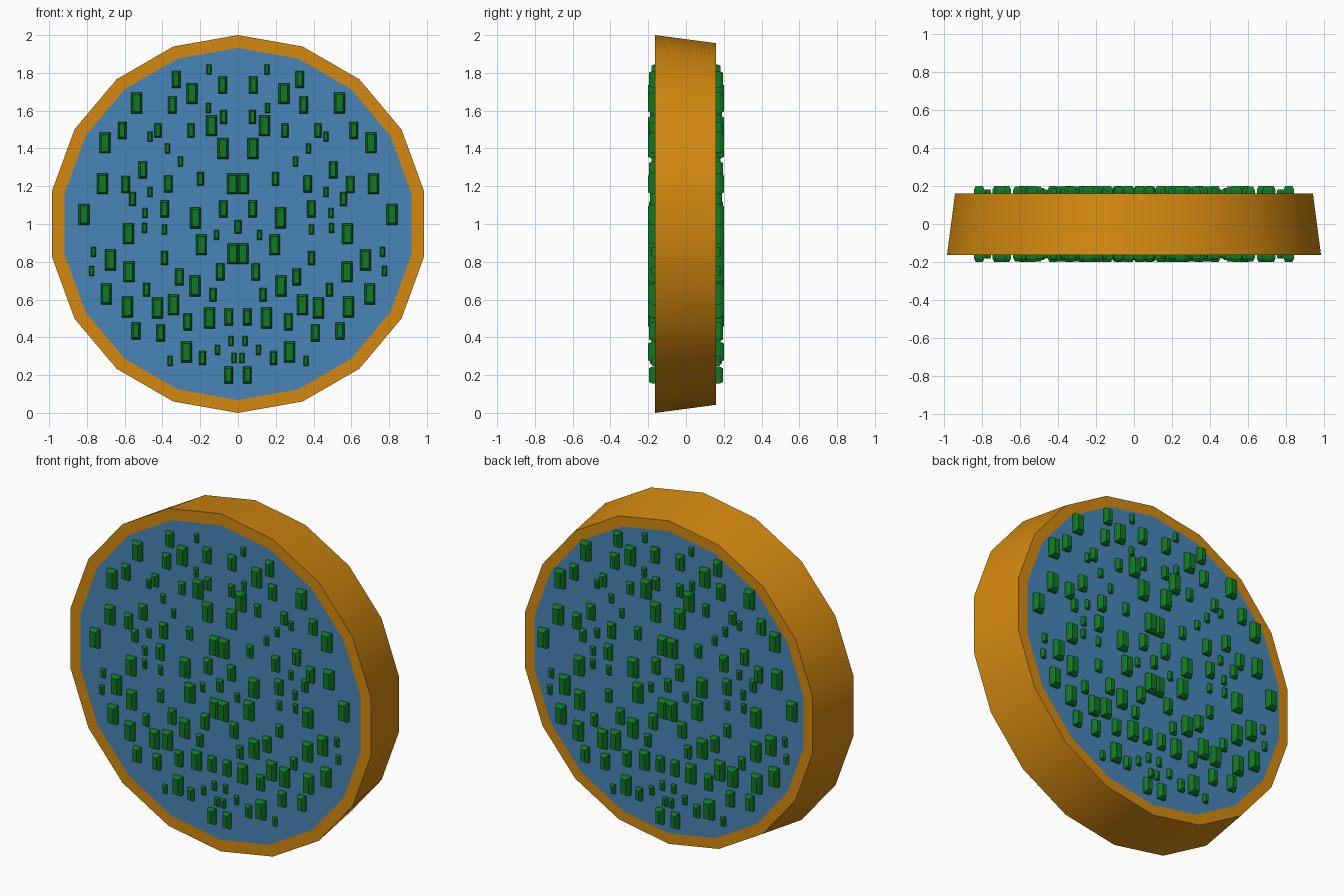
import bpy, bmesh, math

if "Cube" in bpy.data.objects:
    bpy.data.objects.remove(bpy.data.objects["Cube"])

SIDES, CZ = 18, 1.0
FRONT, BACK = -0.163, 0.16


def material(name, rgb):
    m = bpy.data.materials.new(name)
    m.diffuse_color = (*rgb, 1)
    m.use_nodes = True
    m.node_tree.nodes["Principled BSDF"].inputs["Base Color"].default_value = m.diffuse_color
    return m


ORANGE = material("orange", (0.66, 0.25, 0.005))
BLUE = material("blue", (0.065, 0.235, 0.475))
GREEN = material("green", (0.005, 0.19, 0.018))


def finish(bm, name, mat):
    bmesh.ops.recalc_face_normals(bm, faces=bm.faces)
    me = bpy.data.meshes.new(name)
    bm.to_mesh(me)
    bm.free()
    me.materials.append(mat)
    ob = bpy.data.objects.new(name, me)
    bpy.context.collection.objects.link(ob)
    return ob


def loop(bm, r, y):
    a = [2 * math.pi * i / SIDES for i in range(SIDES)]
    return [bm.verts.new((r * math.sin(t), y, CZ + r * math.cos(t))) for t in a]


def bridge(bm, p, q):
    for i in range(SIDES):
        j = (i + 1) % SIDES
        bm.faces.new((p[i], p[j], q[j], q[i]))


# Tapered outer rim: closed ring of four loops
bm = bmesh.new()
rings = [loop(bm, r, y) for r, y in
         ((1.0, FRONT), (0.957, BACK), (0.895, BACK), (0.932, FRONT))]
for k in range(4):
    bridge(bm, rings[k], rings[(k + 1) % 4])
rim = finish(bm, "rim", ORANGE)
bpy.context.view_layer.objects.active = rim
rim.select_set(True)
bpy.ops.object.shade_smooth_by_angle(angle=math.radians(35))
rim.select_set(False)

# Blue core filling the rim, flush on both faces
bm = bmesh.new()
f, b = loop(bm, 0.932, FRONT), loop(bm, 0.895, BACK)
bridge(bm, f, b)
bm.faces.new(f)
bm.faces.new(b)
finish(bm, "core_disc", BLUE)

# Stud positions (x, z) by size; each is mirrored in x and repeated on the back
LARGE = [(.243, 1.69), (.537, 1.64), (.14, 1.52), (.704, 1.43), (.717, 1.213),
         (.030, 1.213), (.815, 1.05), (.225, 1.032), (.579, .948), (.194, .89),
         (.675, .81), (.027, .842), (.577, .747), (.228, .672), (.698, .63),
         (.585, .56), (.426, .556), (.341, .572), (.151, .503), (.272, .323),
         (.079, 1.40)]
MEDIUM = [(.327, 1.765), (.082, 1.735), (.347, 1.63), (.614, 1.495), (.503, 1.287),
          (.595, 1.208), (.368, 1.213), (.077, 1.08), (.389, 1.08), (.095, .747),
          (.310, .72), (.048, .508), (.267, .482), (.54, .434), (.41, .424),
          (.05, .2)]
SMALL = [(.077, 1.567), (.423, 1.495), (.198, 1.24), (.558, 1.132), (0, .985),
         (.389, .82), (.484, .652), (.132, .625), (.188, .291), (.248, 1.495)]
TINY = [(.153, 1.817), (.157, 1.615), (.466, 1.462), (.373, 1.40), (.304, 1.33),
        (.466, 1.17), (.492, 1.058), (.495, .98), (.389, .97), (.114, .943),
        (.765, .853), (.775, .752), (.037, .381), (.108, .334), (.36, .275),
        (.021, .291)]


def stud(bm, x, z, w, h, depth, side):
    """Tapered block standing out of the front (-1) or back (+1) face."""
    rows = []
    for inset, y in ((0, 0.15), (0, 0.163 + depth * 0.5), (min(0.01, w * 0.22), 0.165 + depth)):
        a, c = w / 2 - inset, h / 2 - inset
        rows.append([bm.verts.new((x + i * a, side * y, z + k * c))
                     for i, k in ((-1, -1), (1, -1), (1, 1), (-1, 1))])
    for p, q in zip(rows, rows[1:]):
        for i in range(4):
            j = (i + 1) % 4
            bm.faces.new((p[i], p[j], q[j], q[i]))
    bm.faces.new(rows[0])
    bm.faces.new(rows[-1])


for face, side in (("front", -1), ("back", 1)):
    bm = bmesh.new()
    for spots, w, h, d in ((LARGE, .057, .11, .035), (MEDIUM, .045, .09, .032),
                           (SMALL, .037, .073, .025), (TINY, .026, .053, .018)):
        for x, z in spots:
            for sx in ((1, -1) if x else (1,)):
                stud(bm, sx * x, z, w, h, d, side)
    finish(bm, face + "_studs", GREEN)
